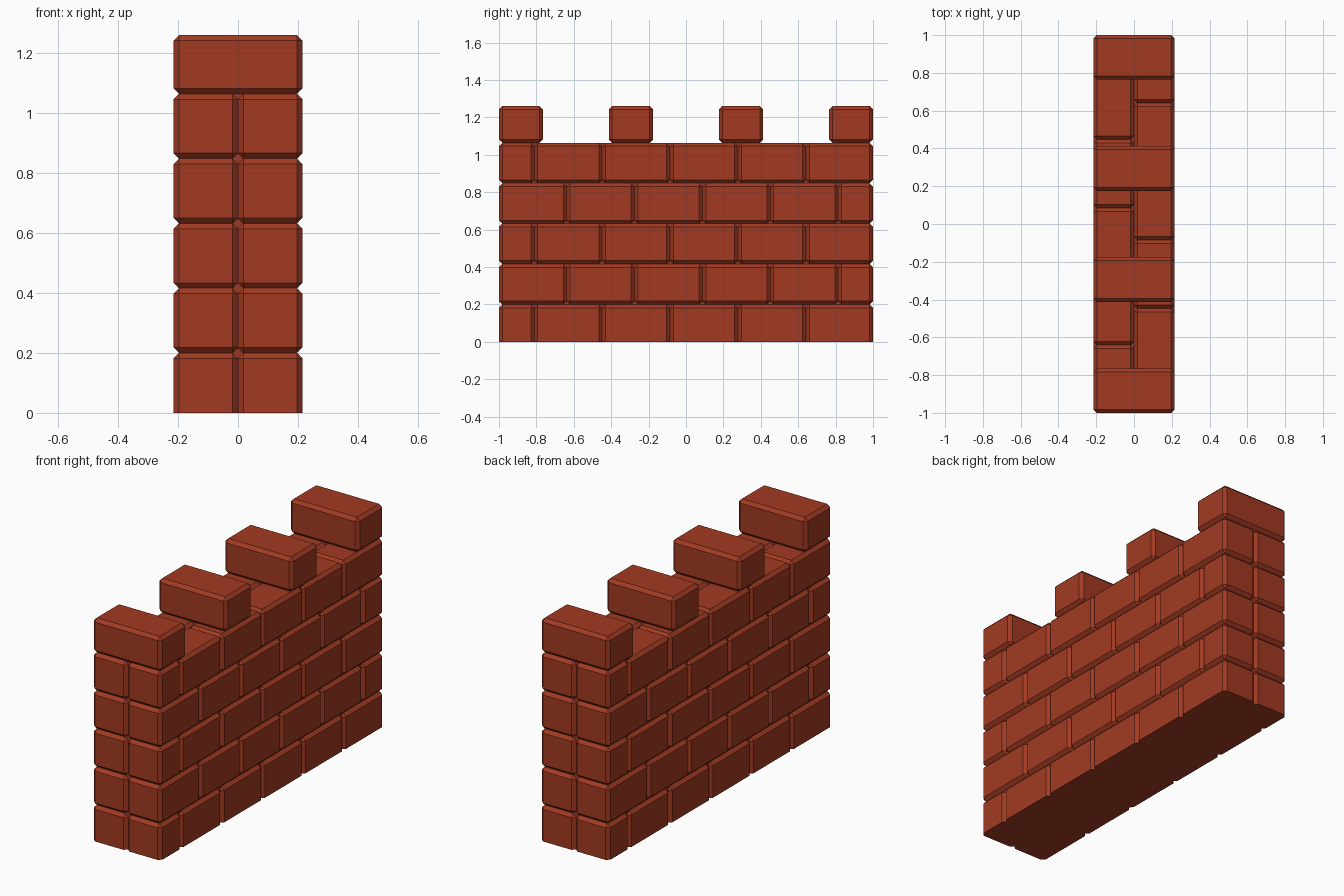
import bpy, bmesh

if "Cube" in bpy.data.objects:
    bpy.data.objects.remove(bpy.data.objects["Cube"])

C = 0.018          # chamfer width
HALF_X = 0.215     # half thickness of the wall
ROWS = [0.0, 0.2, 0.416, 0.632, 0.848, 1.064]
TOP = 1.26

brick_red = bpy.data.materials.new("brick red")
brick_red.diffuse_color = (0.36, 0.042, 0.016, 1.0)
brick_red.use_nodes = True
brick_red.node_tree.nodes["Principled BSDF"].inputs["Base Color"].default_value = brick_red.diffuse_color


def block(bm, lo, hi, chamfer=True):
    """Box between two corners, chamfered on every edge except on the ground."""
    verts = bmesh.ops.create_cube(bm, size=1)["verts"]
    for v in verts:
        for i in range(3):
            v.co[i] = hi[i] if v.co[i] > 0 else lo[i]
    if chamfer:
        edges = {e for v in verts for e in v.link_edges
                 if max(p.co.z for p in e.verts) > 1e-5}
        bmesh.ops.bevel(bm, geom=list(edges), offset=C, offset_type='OFFSET',
                        segments=1, profile=0.5, affect='EDGES')


def finish(bm, name):
    bmesh.ops.recalc_face_normals(bm, faces=bm.faces)
    mesh = bpy.data.meshes.new(name)
    bm.to_mesh(mesh)
    bm.free()
    mesh.materials.append(brick_red)
    bpy.context.collection.objects.link(bpy.data.objects.new(name, mesh))


# brick courses: two leaves with staggered joints, turned half round to each other
for r in range(5):
    start = -0.811 if r % 2 == 0 else -0.638
    joints = [-1.0] + [start + 0.363 * i for i in range(5)] + [1.0]
    bm = bmesh.new()
    for a, b in zip(joints, joints[1:]):
        block(bm, (0, a, ROWS[r]), (HALF_X, b, ROWS[r + 1]))
        block(bm, (-HALF_X, -b, ROWS[r]), (0, -a, ROWS[r + 1]))
    finish(bm, f"brick_course_{r + 1}")

# battlement blocks across the top
merlons = [(-1.0, -0.765), (-0.413, -0.176), (0.176, 0.413), (0.765, 1.0)]
for n, (a, b) in enumerate(merlons):
    bm = bmesh.new()
    block(bm, (-HALF_X, a, ROWS[5]), (HALF_X, b, TOP))
    finish(bm, f"battlement_{n + 1}")

# solid core closing the bottoms of the joints
bm = bmesh.new()
block(bm, (-HALF_X + C, -1 + C, 0), (HALF_X - C, 1 - C, ROWS[5] - C), False)
for a, b in merlons:
    block(bm, (-HALF_X + C, a + C, ROWS[5] - 2 * C),
          (HALF_X - C, b - C, ROWS[5] + C), False)
finish(bm, "joint_core")
